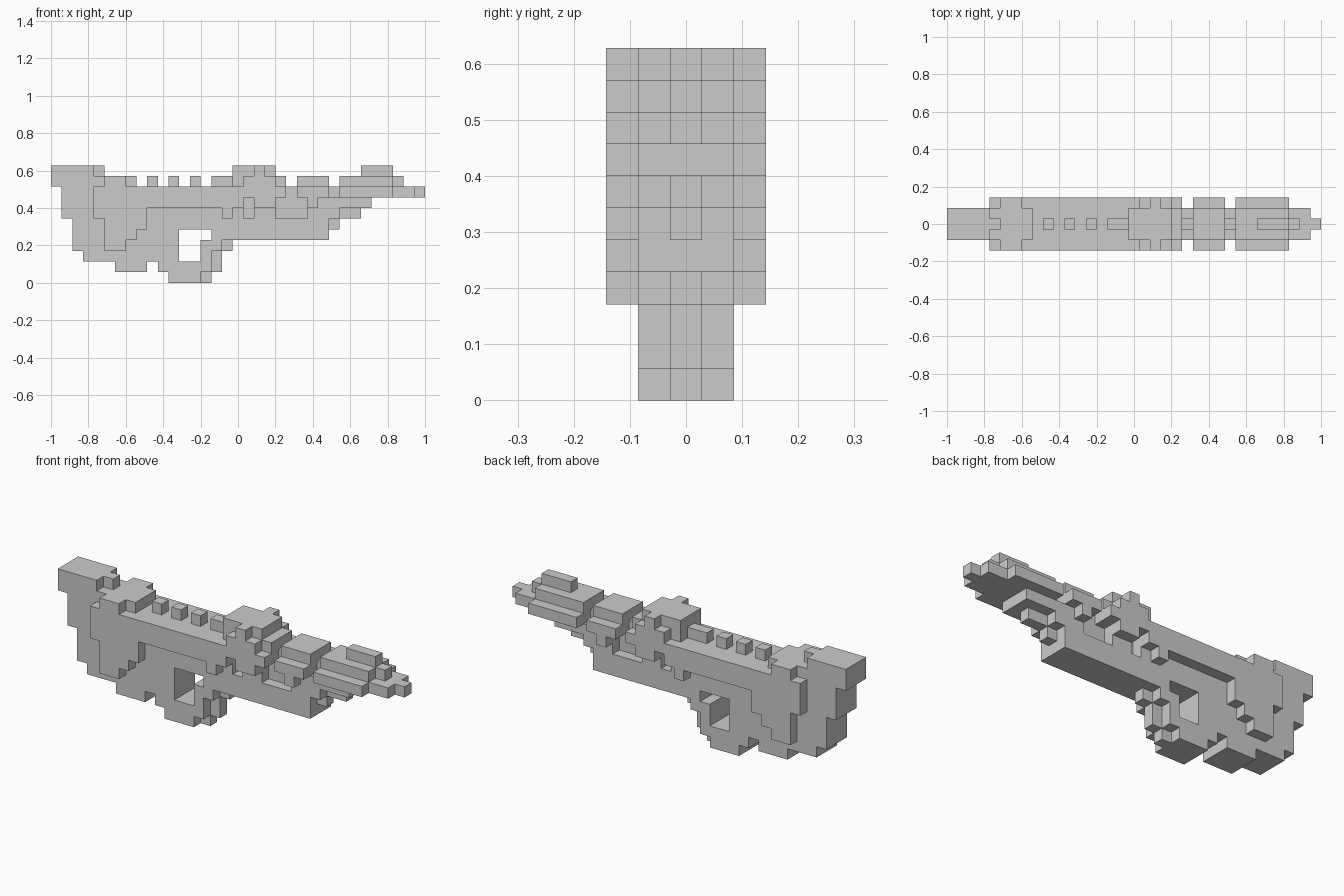
import bpy, bmesh

if "Cube" in bpy.data.objects:
    bpy.data.objects.remove(bpy.data.objects["Cube"])

U = 2 / 35          # one block
FULL, MID, THIN = 5, 3, 1   # widths in blocks


def profile(name, pts, width, y=0.0):
    """Extrude a side profile (in block units) symmetrically along y."""
    bm = bmesh.new()
    h = width * U / 2
    vs = [bm.verts.new((-1 + i * U, y * U - h, k * U)) for i, k in pts]
    face = bm.faces.new(vs)
    ext = bmesh.ops.extrude_face_region(bm, geom=[face])
    moved = [g for g in ext["geom"] if isinstance(g, bmesh.types.BMVert)]
    bmesh.ops.translate(bm, verts=moved, vec=(0, 2 * h, 0))
    bmesh.ops.recalc_face_normals(bm, faces=bm.faces)
    me = bpy.data.meshes.new(name)
    bm.to_mesh(me)
    bm.free()
    ob = bpy.data.objects.new(name, me)
    bpy.context.collection.objects.link(ob)
    return ob


def block(name, i0, i1, k0, k1, width, y=0.0):
    return profile(name, [(i0, k0), (i1, k0), (i1, k1), (i0, k1)], width, y)


def cut(target, cutter):
    mod = target.modifiers.new(cutter.name, 'BOOLEAN')
    mod.operation = 'DIFFERENCE'
    mod.solver = 'EXACT'
    mod.object = cutter
    cutter.hide_render = True
    cutter.hide_viewport = True


# Main frame: stock, grip, guard and long body
frame = profile("frame", [
    (0, 11), (0, 9), (1, 9), (1, 6), (2, 6), (2, 3), (3, 3), (3, 2), (6, 2),
    (6, 1), (9, 1), (9, 2), (10, 2), (10, 1), (11, 1), (11, 0), (14, 0),
    (14, 1), (15, 1), (15, 3), (16, 3), (16, 4), (26, 4), (26, 6), (27, 6),
    (27, 7), (30, 7), (30, 8), (34, 8), (34, 9), (8, 9), (8, 10), (4, 10),
    (4, 11)], MID)

# Grip opening
cut(frame, profile("grip_opening_cutter", [
    (12, 2), (14, 2), (14, 4), (15, 4), (15, 5), (12, 5)], 7))

# Side recesses, leaving a thin centre web
for side, y in (("front", -2), ("back", 2)):
    cut(frame, block("small_recess_cutter_" + side, 18, 19, 6, 8, 3, y))
    cut(frame, profile("large_recess_cutter_" + side, [
        (21, 6), (24, 6), (24, 8), (23, 8), (23, 9.5), (22, 9.5), (22, 8),
        (21, 8)], 3, y))
    cut(frame, block("sleeve_gap_cutter_" + side, 26, 27, 8, 9.5, 3, y))

# Wide receiver cheeks running down over the grip
profile("receiver_cheeks", [
    (4, 9), (4, 6), (5, 6), (5, 3), (7, 3), (7, 4), (8, 4), (8, 5), (9, 5),
    (9, 7), (16, 7), (16, 6), (17, 6), (17, 7), (18, 7), (18, 8), (19, 8),
    (19, 7), (21, 7), (21, 8), (22, 8), (22, 9)], FULL)

# Rear sight and stock top
block("stock_ridge", 4, 5, 10, 11, THIN)
block("rear_sight_base", 5, 7, 9, 10, FULL)

# Top rail teeth
for n, i in enumerate((9, 11, 13)):
    block(f"rail_tooth_{n + 1}", i, i + 1, 9, 10, THIN)
block("rail_end", 15, 17, 9, 10, THIN)

# Scope mount with stepped side knobs
profile("scope_mount", [
    (17, 9), (22, 9), (22, 10), (21, 10), (21, 11), (17, 11)], MID)
profile("scope_knobs", [
    (18, 9), (21, 9), (21, 10), (20, 10), (20, 11), (19, 11), (19, 10),
    (18, 10)], FULL)

# Barrel sleeves
profile("rear_sleeve", [
    (23, 9), (23, 8), (24, 8), (24, 7), (25, 7), (25, 8), (26, 8), (26, 9)],
    FULL)
block("rear_sleeve_top", 23, 26, 9, 10, MID)
block("front_sleeve", 27, 32, 8, 9, FULL)
block("front_sleeve_top", 27, 32, 9, 10, MID)

# Front sight and muzzle tip
block("front_sight", 29, 32, 10, 11, THIN)
block("front_sight_foot", 32, 33, 9, 10, THIN)
block("muzzle_tip", 34, 35, 8, 9, THIN)

# Thin centre ridges below the barrel and ahead of the guard
profile("fore_end_keel", [
    (26, 5), (27, 5), (27, 6), (29, 6), (29, 7), (26, 7)], THIN)
profile("guard_ridge", [
    (14, 0), (15, 0), (15, 1), (16, 1), (16, 3), (17, 3), (17, 4), (14, 4)],
    THIN)
